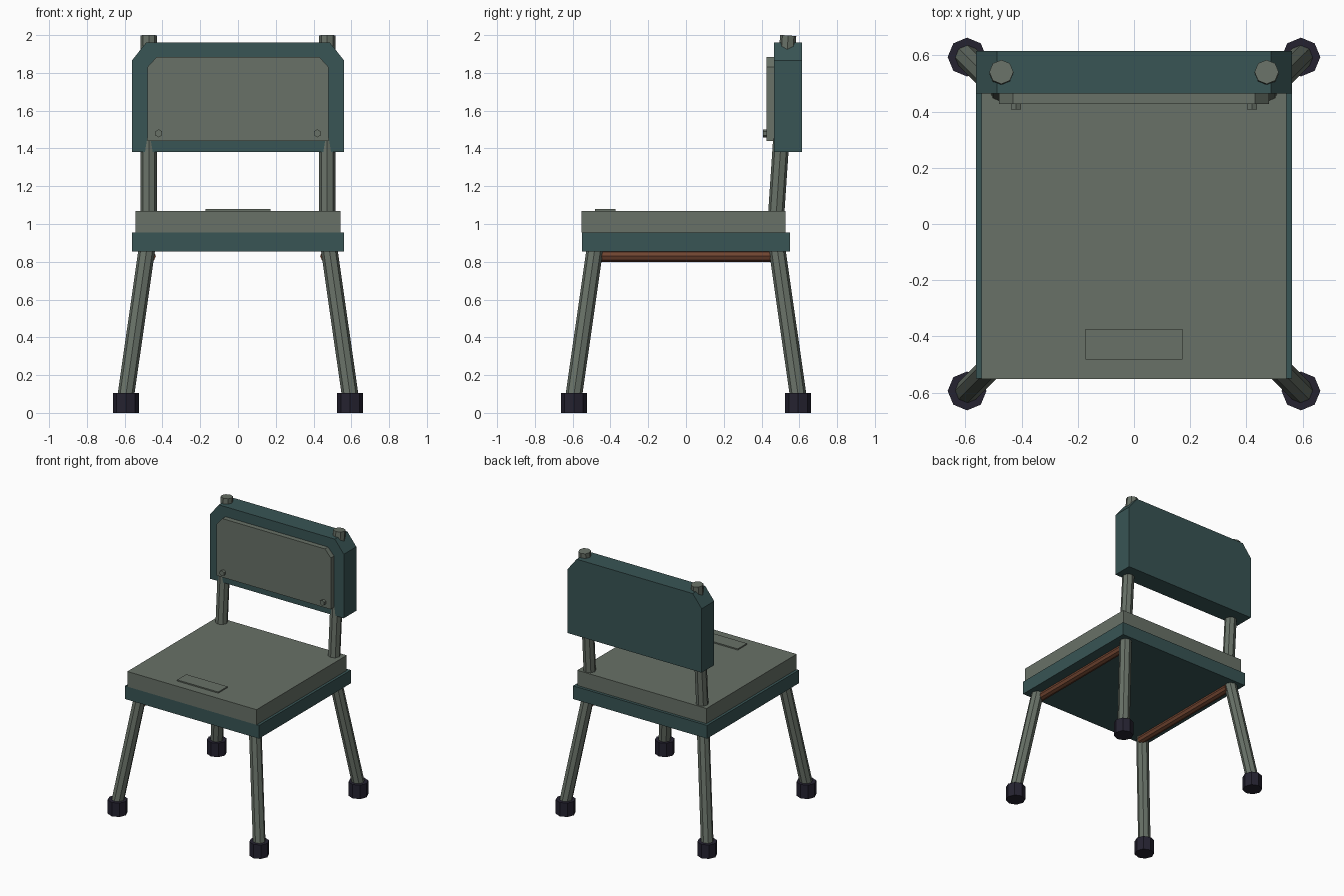
import bpy, bmesh
from mathutils import Vector, Matrix

if "Cube" in bpy.data.objects:
    bpy.data.objects.remove(bpy.data.objects["Cube"])


def material(name, rgb):
    m = bpy.data.materials.new(name)
    m.diffuse_color = (*rgb, 1)
    m.use_nodes = True
    m.node_tree.nodes["Principled BSDF"].inputs["Base Color"].default_value = m.diffuse_color
    return m


GREY = material("grey green", (0.138, 0.165, 0.136))
TEAL = material("dark teal", (0.040, 0.089, 0.089))
BLACK = material("rubber black", (0.018, 0.016, 0.030))
BROWN = material("rust brown", (0.162, 0.058, 0.030))


def finish(name, bm, mat):
    bmesh.ops.recalc_face_normals(bm, faces=bm.faces)
    me = bpy.data.meshes.new(name)
    bm.to_mesh(me)
    bm.free()
    me.materials.append(mat)
    ob = bpy.data.objects.new(name, me)
    bpy.context.collection.objects.link(ob)
    return ob


def box(name, lo, hi, mat):
    lo, hi = Vector(lo), Vector(hi)
    bm = bmesh.new()
    bmesh.ops.create_cube(bm, size=1, matrix=Matrix.Translation((lo + hi) / 2)
                          @ Matrix.Diagonal((*(hi - lo), 1)))
    return finish(name, bm, mat)


def rod(name, a, b, radius, mat, sides=8):
    a, b = Vector(a), Vector(b)
    d = b - a
    turn = Vector((0, 0, 1)).rotation_difference(d).to_matrix().to_4x4()
    bm = bmesh.new()
    bmesh.ops.create_cone(bm, cap_ends=True, segments=sides, radius1=radius,
                          radius2=radius, depth=d.length,
                          matrix=Matrix.Translation((a + b) / 2) @ turn)
    return finish(name, bm, mat)


def panel(name, half_width, z0, z1, cut_x, cut_z, y0, y1, mat):
    """Upright panel with both top corners cut off."""
    w = half_width
    outline = [(-w, z0), (w, z0), (w, z1 - cut_z), (w - cut_x, z1),
               (-w + cut_x, z1), (-w, z1 - cut_z)]
    bm = bmesh.new()
    face = bm.faces.new([bm.verts.new((x, y0, z)) for x, z in outline])
    ext = bmesh.ops.extrude_face_region(bm, geom=[face], use_keep_orig=True)
    verts = [v for v in ext["geom"] if isinstance(v, bmesh.types.BMVert)]
    bmesh.ops.translate(bm, verts=verts, vec=(0, y1 - y0, 0))
    return finish(name, bm, mat)


# Seat: frame, pad and thin front plate
box("seat_frame", (-0.562, -0.55, 0.855), (0.562, 0.55, 0.955), TEAL)
box("seat_pad", (-0.542, -0.552, 0.955), (0.542, 0.528, 1.07), GREY)
box("seat_plate", (-0.173, -0.483, 1.07), (0.173, -0.373, 1.079), GREY)

# Backrest and its cushion
panel("backrest", 0.562, 1.38, 1.96, 0.075, 0.095, 0.465, 0.615, TEAL)
panel("back_cushion", 0.48, 1.44, 1.885, 0.05, 0.055, 0.427, 0.465, GREY)

for sx, side in ((-1, "left"), (1, "right")):
    # Leaning back posts, cushion bolts and rails under the seat
    rod(f"back_post_{side}", (sx * 0.472, 0.474, 1.0),
        (sx * 0.472, 0.541, 1.998), 0.043, GREY)
    rod(f"cushion_bolt_{side}", (sx * 0.42, 0.43, 1.48),
        (sx * 0.42, 0.407, 1.48), 0.021, GREY, 6)
    rod(f"side_rail_{side}", (sx * 0.465, -0.48, 0.83),
        (sx * 0.465, 0.48, 0.83), 0.03, BROWN)
    # Splayed legs with rubber feet
    for sy, end in ((-1, "front"), (1, "back")):
        rod(f"{end}_leg_{side}", (sx * 0.601, sy * 0.601, 0.04),
            (sx * 0.478, sy * 0.478, 0.9), 0.044, GREY)
        rod(f"{end}_foot_{side}", (sx * 0.594, sy * 0.594, 0),
            (sx * 0.594, sy * 0.594, 0.105), 0.069, BLACK)
